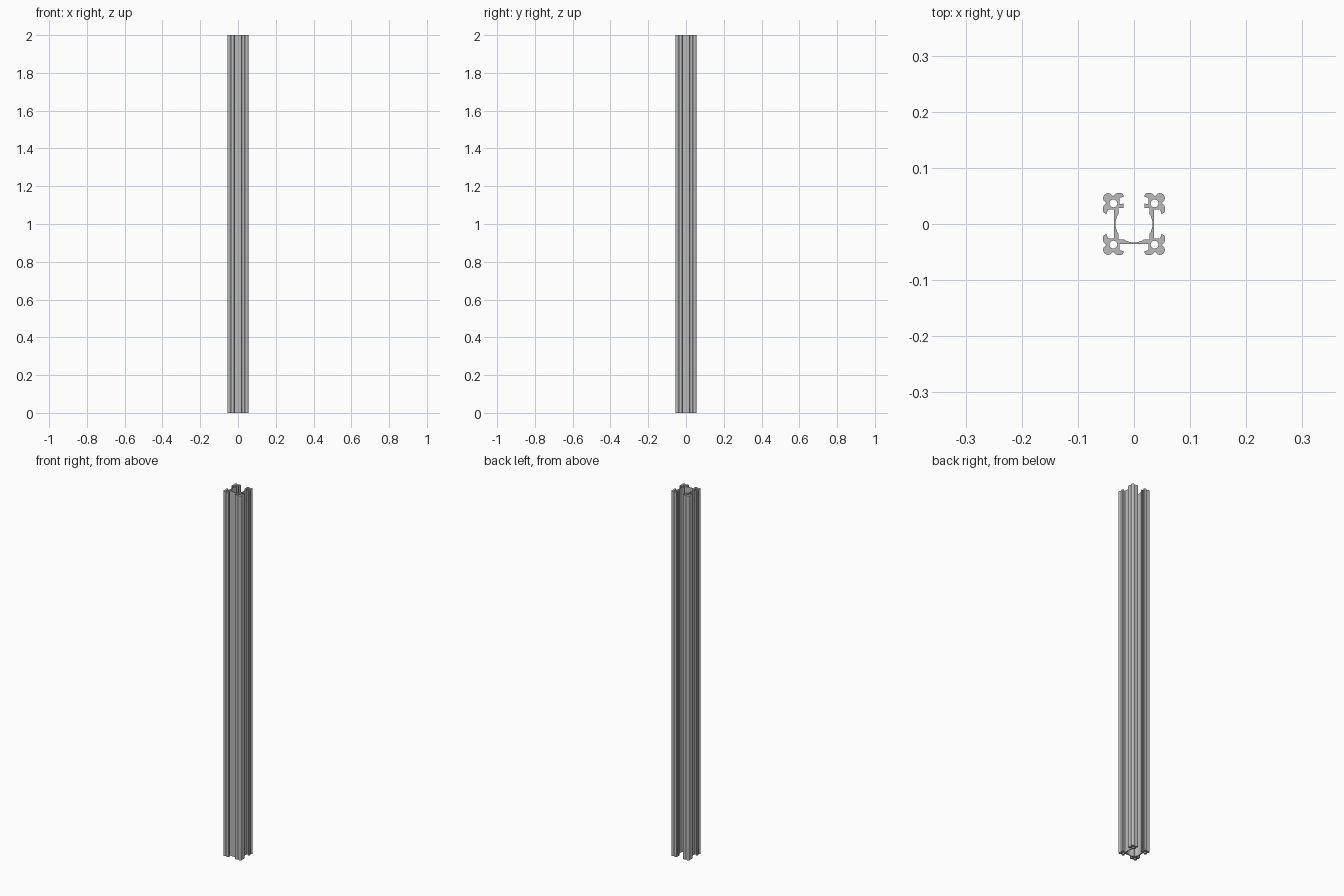
import bpy, math

if "Cube" in bpy.data.objects:
    bpy.data.objects.remove(bpy.data.objects["Cube"], do_unlink=True)

HEIGHT = 2.0
S = 0.11 / 62      # section is drawn in a 62-unit square


def arc(cx, cy, r, a0, a1, n):
    """Points on an arc, angles in degrees."""
    return [(cx + r * math.cos(math.radians(a0 + (a1 - a0) * i / n)),
             cy + r * math.sin(math.radians(a0 + (a1 - a0) * i / n))) for i in range(n + 1)]


def turn(points, quarter):
    """Rotate clockwise by quarter turns."""
    for _ in range(quarter):
        points = [(y, -x) for x, y in points]
    return points


# Half of one corner: slot, hooked lip, side lobe, corner lobe up to the diagonal
half = [(14.5, 20), (14.5, 26), (12.5, 27), (10.5, 27), (10.5, 28.5), (11.3, 30.3), (13, 31)]
half += arc(16.2, 26.2, 4.8, 90, 25, 5)
half += arc(26, 26, 5, 155, 45, 8)
corner = half + [(y, x) for x, y in reversed(half[:-1])]

# Four corners joined by the slot floors; the back face stays open
outline = [p for q in range(4) for p in turn(corner, q)]

# Inner channel: a square widened by a round bore on three sides
R, W = 18.6, 15.5
a = math.degrees(math.acos(W / R))
channel = [(-10.5, 20.5), (-10.5, 16), (-W, 16)]
channel += arc(0, 0, R, 180 - a, 180 + a, 10)
channel += [(-W, -W)] + arc(0, 0, R, 270 - a, 270 + a, 10) + [(W, -W)]
channel += arc(0, 0, R, -a, a, 10)
channel += [(W, 16), (10.5, 16), (10.5, 20.5)]
outline += channel

# Screw hole in each corner
holes = [arc(sx * 20.7, sy * 20.7, 4, 0, 337.5, 15) for sx in (-1, 1) for sy in (-1, 1)]

# Filled, extruded section
curve = bpy.data.curves.new("section", "CURVE")
curve.dimensions = "2D"
curve.fill_mode = "BOTH"
curve.extrude = HEIGHT / 2
for loop in [outline] + holes:
    spline = curve.splines.new("POLY")
    spline.points.add(len(loop) - 1)
    for point, (x, y) in zip(spline.points, loop):
        point.co = (x * S, y * S, 0, 1)
    spline.use_cyclic_u = True

rail = bpy.data.objects.new("slotted_rail", curve)
bpy.context.collection.objects.link(rail)
rail.location.z = HEIGHT / 2
bpy.ops.object.select_all(action="DESELECT")
rail.select_set(True)
bpy.context.view_layer.objects.active = rail
bpy.ops.object.convert(target="MESH")
rail = bpy.context.view_layer.objects.active
rail.name = "slotted_rail"

# Weld the caps to the sides
bpy.ops.object.mode_set(mode="EDIT")
bpy.ops.mesh.select_all(action="SELECT")
bpy.ops.mesh.remove_doubles(threshold=0.00005)
bpy.ops.mesh.normals_make_consistent(inside=False)
bpy.ops.object.mode_set(mode="OBJECT")
bpy.ops.object.transform_apply(location=True, rotation=False, scale=False)
bpy.ops.object.shade_smooth_by_angle(angle=math.radians(30))

# Single bare-metal grey
metal = bpy.data.materials.new("aluminium grey")
metal.use_nodes = True
grey = (0.5, 0.5, 0.5, 1)
metal.diffuse_color = grey
metal.node_tree.nodes["Principled BSDF"].inputs["Base Color"].default_value = grey
rail.data.materials.clear()
rail.data.materials.append(metal)
